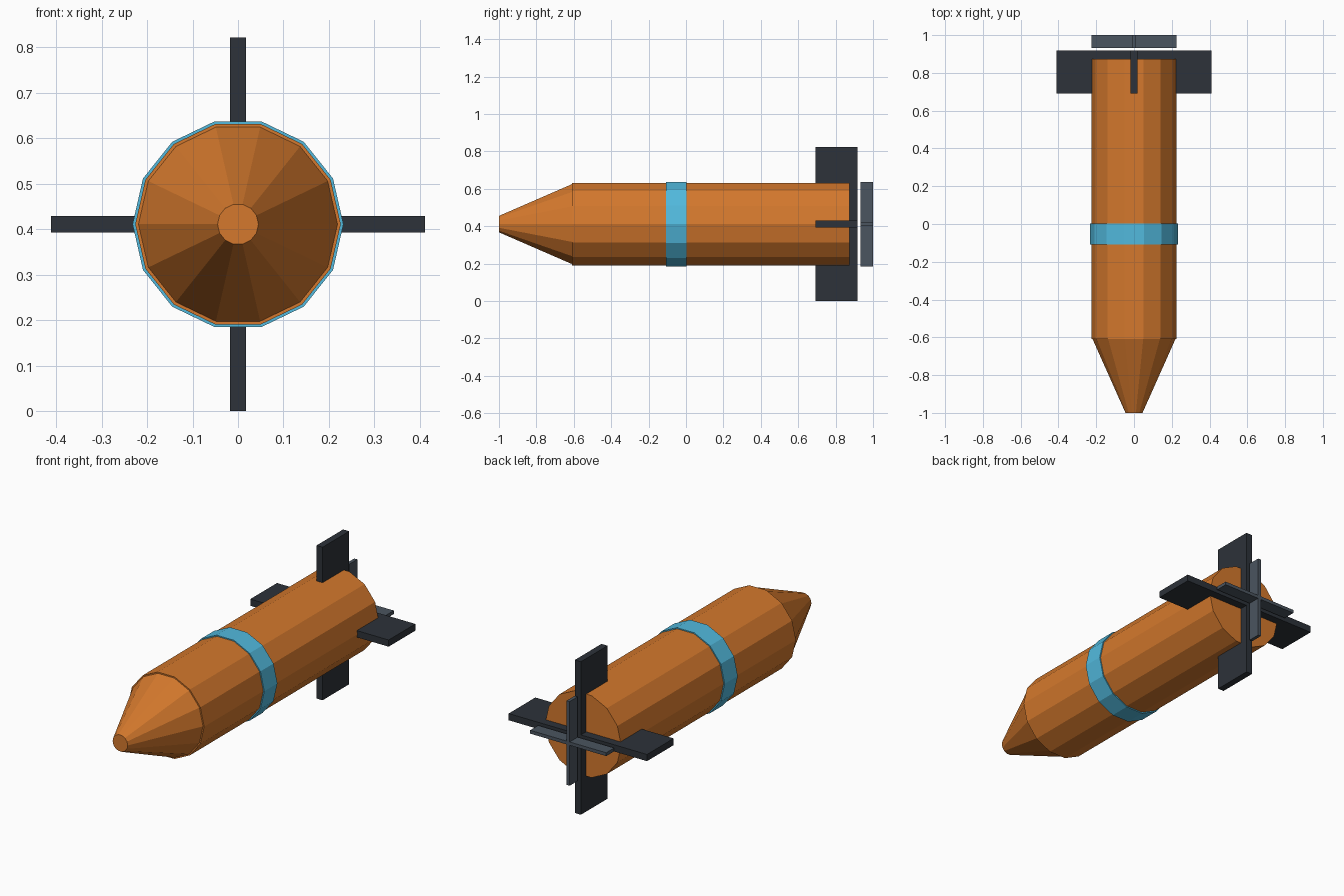
import bpy, bmesh
from math import cos, sin, tau

if "Cube" in bpy.data.objects:
    bpy.data.objects.remove(bpy.data.objects["Cube"])

AXIS_Z = 0.411
SIDES = 14


def material(name, rgb):
    m = bpy.data.materials.new(name)
    m.diffuse_color = (*rgb, 1)
    m.use_nodes = True
    m.node_tree.nodes["Principled BSDF"].inputs["Base Color"].default_value = m.diffuse_color
    return m


orange = material("orange_paint", (0.66, 0.19, 0.026))
blue = material("blue_paint", (0.084, 0.49, 0.73))
dark = material("dark_metal", (0.026, 0.032, 0.041))
steel = material("steel_grey", (0.07, 0.09, 0.115))


def finish(bm, name, mat):
    bmesh.ops.recalc_face_normals(bm, faces=bm.faces)
    me = bpy.data.meshes.new(name)
    bm.to_mesh(me)
    bm.free()
    me.materials.append(mat)
    ob = bpy.data.objects.new(name, me)
    ob.location.z = AXIS_Z
    bpy.context.collection.objects.link(ob)
    return ob


def drum(name, y0, r0, y1, r1, mat):
    """Capped faceted frustum lying along y, with a corner on +x."""
    bm = bmesh.new()
    a, b = ([bm.verts.new((r * cos(tau * i / SIDES), y, r * sin(tau * i / SIDES)))
             for i in range(SIDES)] for y, r in ((y0, r0), (y1, r1)))
    bm.faces.new(a)
    bm.faces.new(b)
    for i in range(SIDES):
        j = (i + 1) % SIDES
        bm.faces.new((a[i], a[j], b[j], b[i]))
    return finish(bm, name, mat)


def slab(name, size, y, mat):
    """Box centred on the body axis."""
    bm = bmesh.new()
    bmesh.ops.create_cube(bm, size=1)
    bmesh.ops.scale(bm, vec=size, verts=bm.verts)
    bmesh.ops.translate(bm, vec=(0, y, 0), verts=bm.verts)
    return finish(bm, name, mat)


# Nose cone, body tube and painted band
drum("nose_cone", -1.0, 0.045, -0.61, 0.219, orange)
drum("body_tube", -0.61, 0.226, 0.873, 0.226, orange)
drum("painted_band", -0.108, 0.232, 0.003, 0.232, blue)

# Tail fins: two slabs crossing through the body
for name, sx, sz in (("horizontal", 0.822, 0.036), ("vertical", 0.036, 0.822)):
    slab(name + "_tail_fin", (sx, 0.226, sz), 0.805, dark)

# Thin crossed struts behind the fins
for name, sx, sz in (("horizontal", 0.452, 0.018), ("vertical", 0.018, 0.452)):
    slab(name + "_rear_strut", (sx, 0.068, sz), 0.966, steel)
